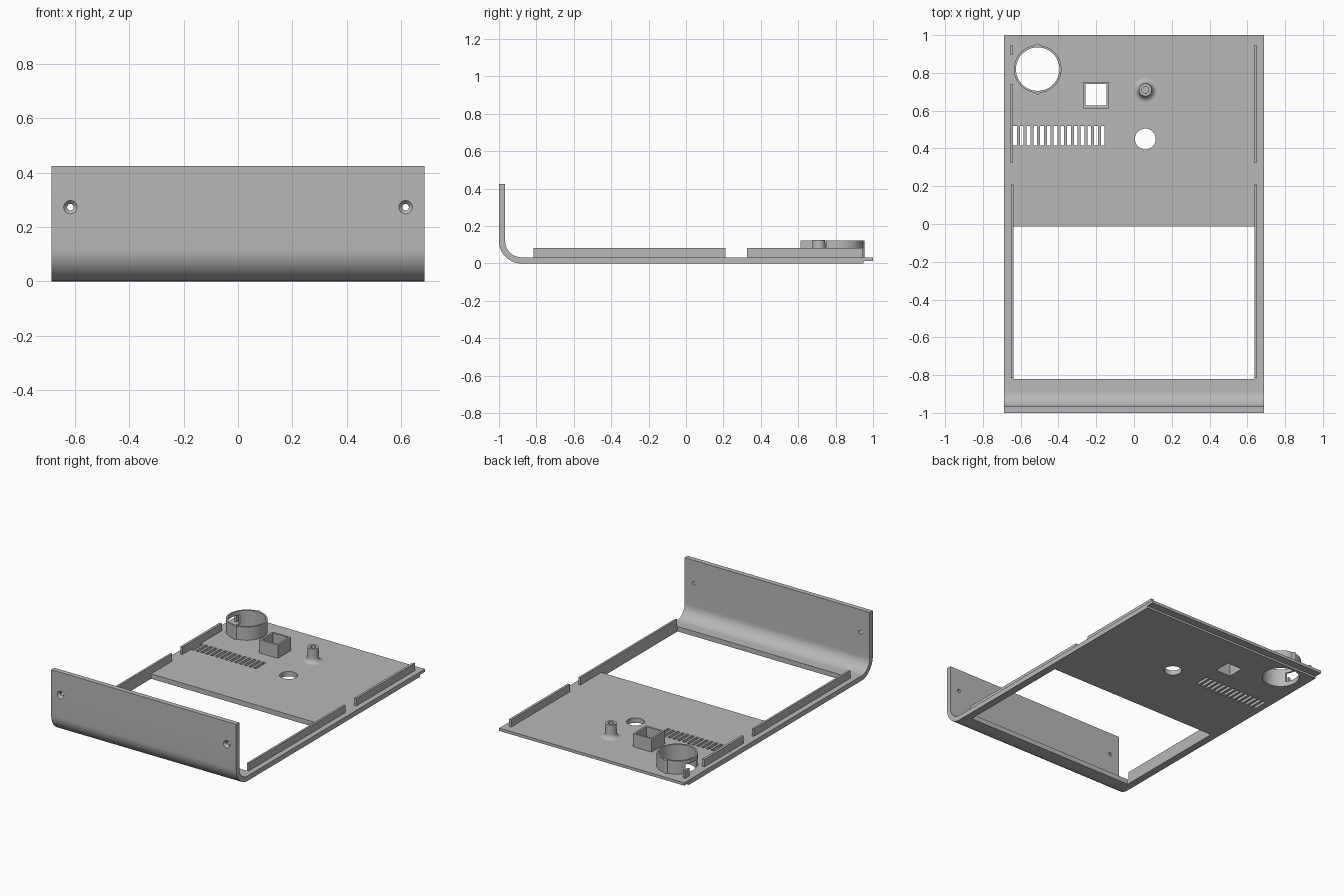
import bpy, bmesh, math
from mathutils import Matrix, Vector

if "Cube" in bpy.data.objects:
    bpy.data.objects.remove(bpy.data.objects["Cube"])

gray = bpy.data.materials.new("plain gray")
gray.diffuse_color = (0.48, 0.48, 0.48, 1)
gray.use_nodes = True
gray.node_tree.nodes["Principled BSDF"].inputs["Base Color"].default_value = gray.diffuse_color
T = 0.033      # sheet thickness
W = 0.687      # half width


def finish(name, bm):
    bmesh.ops.recalc_face_normals(bm, faces=bm.faces)
    mesh = bpy.data.meshes.new(name)
    bm.to_mesh(mesh)
    bm.free()
    mesh.materials.append(gray)
    ob = bpy.data.objects.new(name, mesh)
    bpy.context.collection.objects.link(ob)
    return ob


def add_box(bm, x0, x1, y0, y1, z0, z1):
    m = Matrix.Translation(((x0 + x1) / 2, (y0 + y1) / 2, (z0 + z1) / 2))
    m = m @ Matrix.Diagonal((x1 - x0, y1 - y0, z1 - z0, 1))
    bmesh.ops.create_cube(bm, size=1, matrix=m)


def box(name, *dims):
    bm = bmesh.new()
    add_box(bm, *dims)
    return finish(name, bm)


def add_cyl(bm, loc, r1, r2, depth, rot=Matrix(), seg=48):
    bmesh.ops.create_cone(bm, cap_ends=True, segments=seg, radius1=r1, radius2=r2,
                          depth=depth, matrix=Matrix.Translation(loc) @ rot)


def lathe(name, x, y, pts, closed, seg=64):
    bm = bmesh.new()
    vs = [bm.verts.new((x + r, y, z)) for r, z in pts]
    es = [bm.edges.new(p) for p in zip(vs, vs[1:])]
    if closed:
        es.append(bm.edges.new((vs[-1], vs[0])))
    bmesh.ops.spin(bm, geom=vs + es, cent=(x, y, 0), axis=(0, 0, 1),
                   angle=2 * math.pi, steps=seg)
    bmesh.ops.remove_doubles(bm, verts=bm.verts, dist=1e-5)
    return finish(name, bm)


def cut(ob, bm):
    cutter = finish("cutter", bm)
    cutter.hide_render = True
    mod = ob.modifiers.new("cut", 'BOOLEAN')
    mod.operation, mod.solver, mod.object = 'DIFFERENCE', 'EXACT', cutter
    bpy.context.view_layer.objects.active = ob
    bpy.ops.object.modifier_apply(modifier=mod.name)
    bpy.data.objects.remove(cutter)


def smooth(ob):
    bpy.ops.object.select_all(action='DESELECT')
    ob.select_set(True)
    bpy.context.view_layer.objects.active = ob
    bpy.ops.object.shade_smooth_by_angle(angle=math.radians(30))


# bent sheet: front wall, rounded bend, base with a thin rear lip
R, N = 0.12, 14
def arc(r):
    return [(-1 + R - r * math.cos(a), R - r * math.sin(a))
            for a in (math.pi / 2 * i / N for i in range(N + 1))]
outline = [(-1, 0.425)] + arc(R) + [(0.95, 0), (0.95, 0.014), (1, 0.014), (1, T)]
outline += arc(R - T)[::-1] + [(-1 + T, 0.425)]
bm = bmesh.new()
face = bm.faces.new([bm.verts.new((-W, y, z)) for y, z in outline])
ext = bmesh.ops.extrude_face_region(bm, geom=[face])
bmesh.ops.translate(bm, vec=(2 * W, 0, 0),
                    verts=[v for v in ext["geom"] if isinstance(v, bmesh.types.BMVert)])
shell = finish("bent_panel", bm)

# openings in the base
ring_x, ring_y = -0.51, 0.82
bm = bmesh.new()
add_box(bm, -0.637, 0.637, -0.82, -0.012, -0.1, 0.1)
for i in range(14):
    x = -0.63 + i * 0.0357
    add_box(bm, x - 0.01, x + 0.01, 0.415, 0.52, -0.1, 0.1)
add_box(bm, -0.257, -0.145, 0.627, 0.74, -0.1, 0.1)
add_cyl(bm, (0.06, 0.45, 0), 0.055, 0.055, 0.2)
add_cyl(bm, (ring_x, ring_y, 0), 0.115, 0.115, 0.2, seg=64)
cut(shell, bm)

# countersunk screw holes in the front wall
rot = Matrix.Rotation(math.pi / 2, 4, 'X')
bm = bmesh.new()
for s in (-1, 1):
    add_cyl(bm, (s * 0.617, -0.98, 0.273), 0.012, 0.012, 0.2, rot, 24)
cut(shell, bm)
bm = bmesh.new()
for s in (-1, 1):
    add_cyl(bm, (s * 0.617, -0.993, 0.273), 0.012, 0.025, 0.0142, rot, 24)
cut(shell, bm)
smooth(shell)

# side ribs, the rear left one interrupted beside the ring
Z0, Z1 = T - 0.005, 0.083
for side, s in (("left", -1), ("right", 1)):
    xa, xb = sorted((s * 0.651, s * 0.637))
    box("front_rib_" + side, xa, xb, -0.815, 0.21, Z0, Z1)
box("rear_rib_right", 0.635, 0.651, 0.325, 0.945, Z0, Z1)
box("rear_rib_left", -0.656, -0.64, 0.325, 0.742, Z0, Z1)
box("rear_rib_left_end", -0.656, -0.64, 0.898, 0.945, Z0, Z1)

# round collar with a side window and two small lugs
ring = lathe("round_collar", ring_x, ring_y,
             [(0.115, Z0), (0.126, Z0), (0.126, 0.122), (0.115, 0.122)], True)
bm = bmesh.new()
add_box(bm, -0.7, -0.57, 0.755, 0.885, T, 0.095)
cut(ring, bm)
smooth(ring)
for name, s in (("rear", 1), ("front", -1)):
    bm = bmesh.new()
    add_cyl(bm, (ring_x, ring_y + s * 0.121, (Z0 + 0.122) / 2), 0.014, 0.014,
            0.122 - Z0, seg=16)
    cutter = bmesh.new()
    lug = finish("collar_lug_" + name, bm)
    add_cyl(cutter, (ring_x, ring_y, 0), 0.1155, 0.1155, 0.5, seg=64)
    cut(lug, cutter)
    smooth(lug)

# square collar
socket = box("square_collar", -0.271, -0.132, 0.612, 0.752, Z0, 0.122)
bm = bmesh.new()
add_box(bm, -0.257, -0.145, 0.627, 0.74, -0.1, 0.3)
cut(socket, bm)

# screw post with flared foot and blind hole
flare = [(0.036 + 0.03 * (1 - math.sin(a)), T + 0.03 * (1 - math.cos(a)))
         for a in (math.pi / 2 * i / 8 for i in range(9))]
post = lathe("screw_post", 0.06, 0.71,
             [(0, T - 0.003), (0.066, T - 0.003)] + flare
             + [(0.034, 0.126), (0.018, 0.126), (0.018, 0.05), (0, 0.05)], False, 40)
smooth(post)
